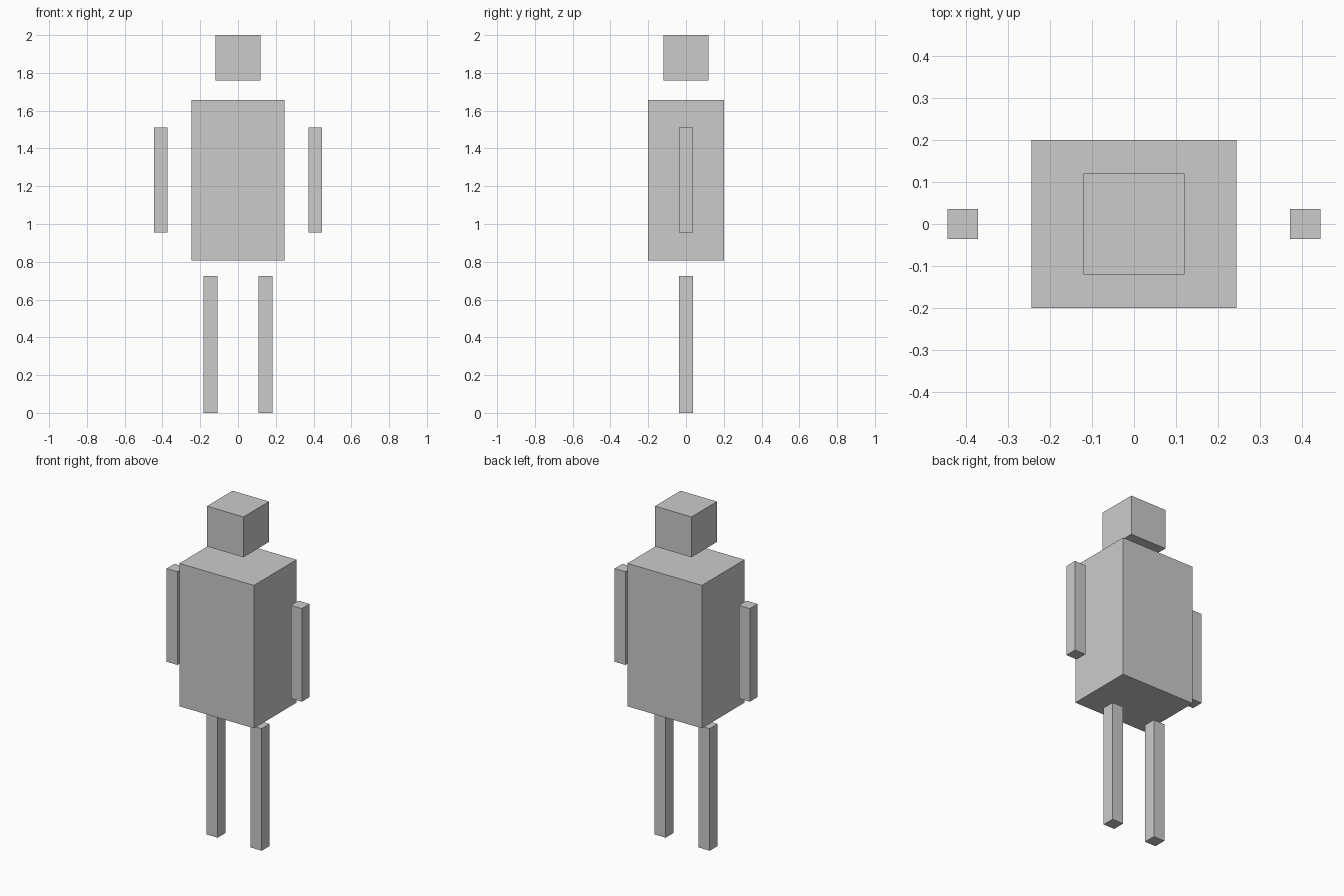
import bpy

if "Cube" in bpy.data.objects:
    bpy.data.objects.remove(bpy.data.objects["Cube"])

grey = bpy.data.materials.new("light grey")
grey.diffuse_color = (0.6, 0.6, 0.6, 1.0)
grey.use_nodes = True
grey.node_tree.nodes["Principled BSDF"].inputs["Base Color"].default_value = grey.diffuse_color


def box(name, centre, size):
    """Add a flat-shaded box with its scale applied."""
    bpy.ops.mesh.primitive_cube_add(size=1, location=centre)
    ob = bpy.context.object
    ob.name = name
    ob.data.name = name
    ob.scale = size
    bpy.ops.object.transform_apply(location=False, rotation=False, scale=True)
    ob.data.materials.append(grey)
    return ob


# Head and torso, floating apart
box("head", (0, 0, 1.88), (0.24, 0.24, 0.24))
box("torso", (0, 0, 1.232), (0.49, 0.40, 0.85))

# Paired limbs
for side, s in (("left", 1), ("right", -1)):
    box(side + "_arm", (s * 0.409, 0, 1.233), (0.072, 0.072, 0.554))
    box(side + "_leg", (s * 0.145, 0, 0.363), (0.074, 0.074, 0.726))
